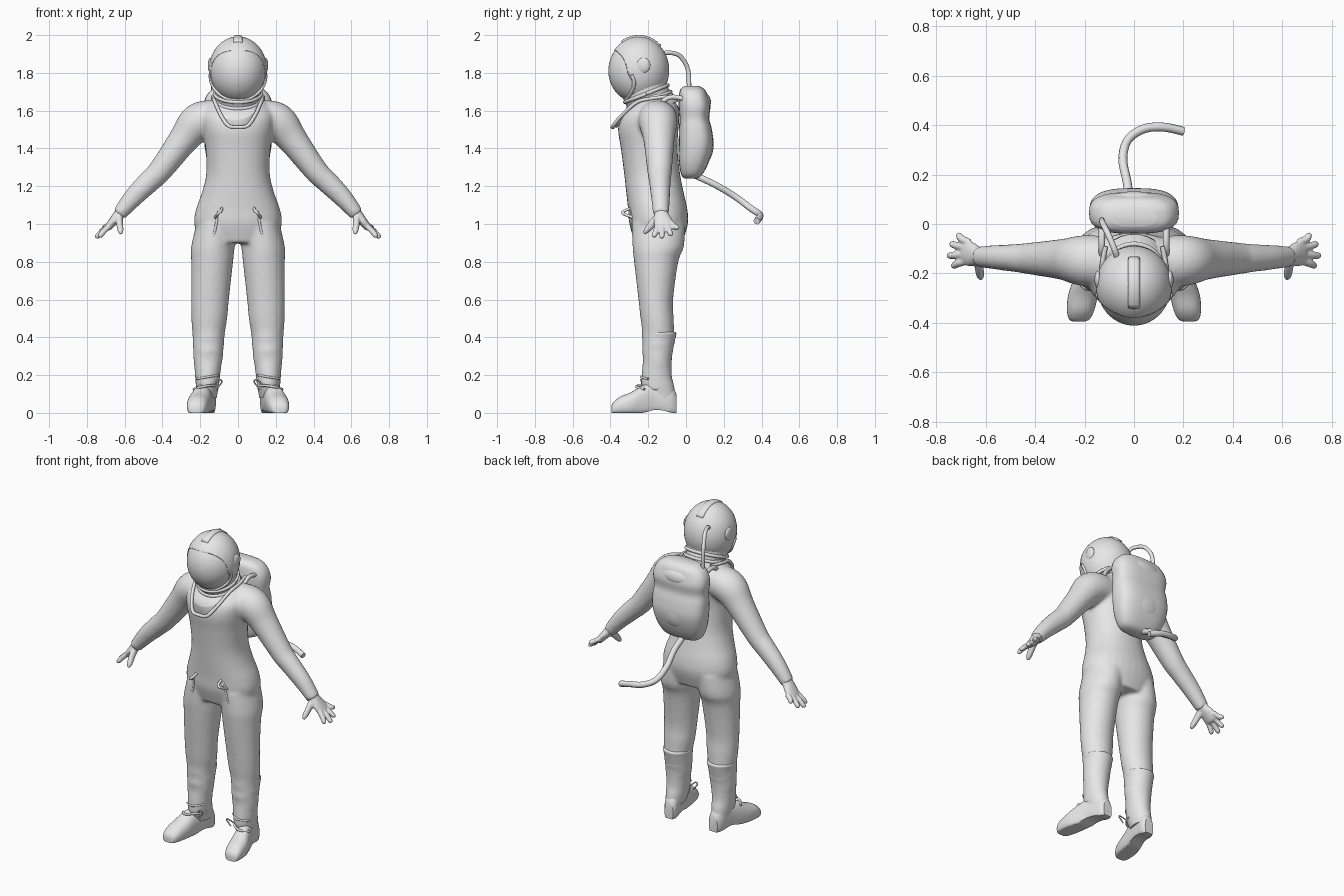
import bpy, bmesh, math
from mathutils import Vector as V

grey = bpy.data.materials.new("suit_grey")
grey.diffuse_color = (0.8, 0.8, 0.8, 1)


def finish(name, bm):
    bmesh.ops.recalc_face_normals(bm, faces=bm.faces)
    for f in bm.faces:
        f.smooth = True
    me = bpy.data.meshes.new(name)
    bm.to_mesh(me)
    bm.free()
    ob = bpy.data.objects.new(name, me)
    bpy.context.collection.objects.link(ob)
    me.materials.append(grey)
    return ob


def catmull(rows, steps=4):
    """Smoothly resample a list of equal-length number rows."""
    out = []
    for i in range(len(rows) - 1):
        a, b, c, d = (rows[max(0, min(len(rows) - 1, i + k))] for k in (-1, 0, 1, 2))
        for s in range(steps):
            t = s / steps
            out.append([0.5 * (2 * q + (r - p) * t + (2 * p - 5 * q + 4 * r - u) * t * t
                               + (3 * q - p - 3 * r + u) * t ** 3) for p, q, r, u in zip(a, b, c, d)])
    return out + [list(rows[-1])]


def skin(bm, rings):
    """Bridge rings of points and cap both ends."""
    vs = [[bm.verts.new(p) for p in r] for r in rings]
    n = len(vs[0])
    for a, b in zip(vs, vs[1:]):
        for i in range(n):
            bm.faces.new((a[i], a[(i + 1) % n], b[(i + 1) % n], b[i]))
    bm.faces.new(vs[0][::-1])
    bm.faces.new(vs[-1])


def oval(c, u, v, p=2.0, n=32):
    pts = []
    for i in range(n):
        a = math.tau * i / n
        x, y = math.cos(a), math.sin(a)
        pts.append(c + u * math.copysign(abs(x) ** (2 / p), x) + v * math.copysign(abs(y) ** (2 / p), y))
    return pts


def stack(bm, rows, p=2.0, side=1):
    """Upright loft; rows are z, x, y, x radius, y radius."""
    skin(bm, [oval(V((side * x, y, z)), V((rx, 0, 0)), V((0, ry, 0)), p)
              for z, x, y, rx, ry in catmull(rows)])


def limb(bm, rows, side=1, n=20):
    """Loft along a path; rows are x, y, z, radius across, radius through."""
    rows = catmull(rows)
    cs = [V((side * r[0], r[1], r[2])) for r in rows]
    rings = []
    for i, r in enumerate(rows):
        t = (cs[min(i + 1, len(cs) - 1)] - cs[max(i - 1, 0)]).normalized()
        u = V((0, 1, 0))
        u = (u - t * u.dot(t)).normalized()
        rings.append(oval(cs[i], u * r[3], t.cross(u) * r[4], 2, n))
    skin(bm, rings)


def blend(ob, voxel, repeat):
    m = ob.modifiers.new("blend", 'REMESH')
    m.mode, m.voxel_size, m.use_smooth_shade = 'VOXEL', voxel, True
    s = ob.modifiers.new("soften", 'SMOOTH')
    s.factor, s.iterations = 0.5, repeat


def tube(name, pts, r):
    cu = bpy.data.curves.new(name, 'CURVE')
    cu.dimensions, cu.bevel_depth, cu.bevel_resolution, cu.use_fill_caps = '3D', r, 3, True
    sp = cu.splines.new('POLY')
    path = catmull(pts, 6)
    sp.points.add(len(path) - 1)
    for q, p in zip(sp.points, path):
        q.co = (*p, 1)
    sp.use_smooth = True
    ob = bpy.data.objects.new(name, cu)
    bpy.context.collection.objects.link(ob)
    cu.materials.append(grey)


def pair(name, pts, r):
    for tag, s in (("left", 1), ("right", -1)):
        tube(f"{name}_{tag}", [(s * x, y, z) for x, y, z in pts], r)


def ellipsoid(name, c, r):
    bm = bmesh.new()
    bmesh.ops.create_uvsphere(bm, u_segments=64, v_segments=40, radius=1)
    bmesh.ops.scale(bm, vec=r, verts=bm.verts)
    bmesh.ops.translate(bm, vec=c, verts=bm.verts)
    return finish(name, bm)


# Suit: torso, sleeves and trousers fused into one soft skin
bm = bmesh.new()
stack(bm, [(.90, 0, -.145, .2, .125), (1.0, 0, -.145, .232, .155), (1.08, 0, -.15, .222, .157),
           (1.17, 0, -.165, .19, .152), (1.27, 0, -.18, .168, .148), (1.4, 0, -.195, .172, .15),
           (1.5, 0, -.2, .187, .16), (1.57, 0, -.19, .195, .155), (1.62, 0, -.17, .175, .13),
           (1.66, 0, -.17, .13, .1), (1.70, 0, -.19, .1, .09)], 2.2)
for s in (1, -1):
    limb(bm, [(.08, -.155, 1.56, .1, .09), (.17, -.15, 1.555, .105, .1), (.225, -.147, 1.525, .1, .1),
              (.29, -.143, 1.445, .083, .08), (.41, -.14, 1.285, .066, .064), (.47, -.138, 1.225, .058, .06),
              (.555, -.135, 1.14, .05, .052), (.63, -.132, 1.05, .042, .038)], s)
    stack(bm, [(1.0, .115, -.145, .105, .14), (.88, .133, -.147, .115, .136), (.8, .137, -.158, .111, .117),
               (.6, .148, -.16, .1, .092), (.5, .152, -.153, .095, .088), (.44, .155, -.148, .088, .085),
               (.4, .156, -.147, .083, .086), (.36, .157, -.148, .083, .082), (.33, .157, -.15, .079, .083),
               (.29, .158, -.152, .078, .076), (.25, .16, -.153, .072, .077), (.2, .161, -.157, .066, .073),
               (.12, .163, -.155, .06, .075)], 2, s)
blend(finish("suit", bm), .011, 6)

# Hands: palm, four fingers and a thumb
for tag, s in (("left", 1), ("right", -1)):
    bm = bmesh.new()
    limb(bm, [(.60, -.132, 1.085, .036, .036), (.63, -.13, 1.05, .038, .03),
              (.66, -.122, 1.015, .05, .024), (.685, -.115, .985, .048, .02), (.695, -.113, .975, .035, .012)], s)
    for y, tx, ty, tz in ((-.148, .735, -.168, .93), (-.123, .752, -.128, .925),
                          (-.097, .742, -.082, .938), (-.075, .715, -.047, .972)):
        limb(bm, [(.665, y, 1.005, .015, .015), ((.68 + tx) / 2, (y + ty) / 2, (1 + tz) / 2, .0155, .0155),
                  (tx - .006, ty, tz + .008, .0135, .0135), (tx, ty, tz, .006, .006)], s, 14)
    limb(bm, [(.63, -.13, 1.05, .025, .02), (.627, -.175, 1.005, .022, .018),
              (.622, -.208, .967, .016, .016), (.62, -.222, .947, .007, .007)], s, 14)
    blend(finish("hand_" + tag, bm), .005, 3)

# Boots: a flat-soled foot with a raised arch, and a cuffed shaft
foot = [(-.395, .222, .022, .035, 0), (-.385, .221, .042, .055, 0), (-.35, .216, .055, .085, 0),
        (-.29, .207, .06, .11, 0), (-.23, .193, .054, .145, 0), (-.17, .177, .048, .16, .015),
        (-.12, .168, .046, .16, .012), (-.075, .16, .043, .14, 0), (-.05, .157, .03, .1, 0)]
for tag, s in (("left", 1), ("right", -1)):
    bm = bmesh.new()
    rings = []
    for y, x, w, h, arch in catmull(foot):
        ring = oval(V((s * x, y, h * .4)), V((w, 0, 0)), V((0, 0, h * .6)), 2.3)
        for p in ring:
            p.z = max(p.z, arch, 0)
        rings.append(ring)
    skin(bm, rings)
    stack(bm, [(.08, .163, -.13, .05, .075), (.14, .162, -.148, .06, .085), (.2, .161, -.155, .066, .079),
               (.3, .158, -.15, .075, .076), (.39, .156, -.142, .082, .085), (.42, .156, -.141, .086, .09),
               (.428, .156, -.141, .08, .082)], 2, s)
    boot = finish("boot_" + tag, bm)
    bpy.context.view_layer.objects.active = boot
    boot.select_set(True)
    bpy.ops.object.shade_smooth_by_angle(angle=math.radians(40))
    boot.select_set(False)
pair("boot_strap", [(.105, -.17, .14), (.14, -.235, .145), (.19, -.262, .138), (.235, -.22, .125)], .007)
pair("boot_lace", [(.13, -.22, .15), (.1, -.24, .175), (.085, -.235, .165), (.11, -.23, .13)], .004)
pair("boot_ankle_strap", [(.105, -.2, .20), (.16, -.237, .19), (.22, -.2, .18)], .006)

# Helmet: shell with a front opening, visor, rim, crest and ear caps
mid = (0, -.25, 1.815)
shell = ellipsoid("helmet_shell", mid, (.154, .161, .178))
ellipsoid("visor", (0, -.254, 1.812), (.149, .157, .171))
bm = bmesh.new()
skin(bm, [oval(V((0, y, 1.787)), V((.143, 0, 0)), V((0, 0, .132)), 2.6, 48) for y in (-.6, -.285)])
cutter = finish("visor_cutter", bm)
cutter.hide_render = True
cutter.hide_viewport = True
cut = shell.modifiers.new("opening", 'BOOLEAN')
cut.operation, cut.object, cut.solver = 'DIFFERENCE', cutter, 'EXACT'
rim = []
for i in range(13):
    a = math.pi * (1 + i / 12)
    x, z = .148 * math.cos(a), 1.79 + .137 * math.sin(a)
    k = max(0, 1 - (x / .154) ** 2 - ((z - 1.815) / .178) ** 2)
    rim.append((x, -.25 - .161 * math.sqrt(k), z))
tube("visor_rim", rim, .009)
bm = bmesh.new()
crest = []
for i in range(17):
    a = math.radians(30 + 105 * i / 16)
    d = V((0, -math.cos(a) * .161, math.sin(a) * .178))
    crest.append(oval(V(mid) + d * .98, V((.024, 0, 0)), d.normalized() * .011, 2.5, 12))
skin(bm, crest[4:])
finish("helmet_crest", bm)
for tag, s in (("left", 1), ("right", -1)):
    ellipsoid("ear_cap_" + tag, (s * .146, -.225, 1.84), (.014, .036, .04))

# Neck and tilted neck ring
bm = bmesh.new()
skin(bm, [oval(V((0, y, z)), V((rx, 0, 0)), V((0, ry, ry * .38)))
          for y, z, rx, ry in catmull([(-.17, 1.6, .14, .13), (-.185, 1.64, .125, .12), (-.2, 1.665, .115, .113),
                                       (-.212, 1.69, .122, .115), (-.22, 1.73, .125, .115)])])
finish("neck", bm)
for name, y, z, rx in (("lower_neck_ring", -.195, 1.655, .118), ("upper_neck_ring", -.21, 1.69, .123)):
    tube(name, [tuple(p) for p in oval(V((0, y, z)), V((rx, 0, 0)), V((0, .114, .045)), 2, 24)]
         + [(rx, y, z)], .01)

# Chest collar: bib panel with a strap along its edge
bm = bmesh.new()
bib = [(-.115, -.26, 1.64), (-.09, -.335, 1.575), (-.045, -.385, 1.515),
       (.045, -.385, 1.515), (.09, -.335, 1.575), (.115, -.26, 1.64)]
skin(bm, [[V(p) + V((0, dy, dz)) for p in bib] for dy, dz in ((0, 0), (.02, -.006))])
finish("collar_bib", bm)
pair("collar_strap", [(.115, -.09, 1.675), (.13, -.18, 1.665), (.122, -.26, 1.645),
                      (.09, -.34, 1.575), (.05, -.385, 1.52), (.0, -.388, 1.512)], .010)

# Backpack: rounded body, lid and shoulder straps
bm = bmesh.new()
stack(bm, [(1.24, 0, .025, .08, .03), (1.26, 0, .03, .125, .055), (1.33, 0, .042, .16, .08),
           (1.42, 0, .053, .178, .092), (1.5, 0, .05, .18, .087), (1.56, 0, .044, .175, .079),
           (1.62, 0, .045, .182, .084), (1.67, 0, .04, .172, .078), (1.71, 0, .035, .14, .066),
           (1.73, 0, .03, .09, .04)], 2.8)
finish("backpack", bm)
ellipsoid("backpack_lid", (0, .07, 1.645), (.13, .062, .06))
ellipsoid("backpack_pouch", (0, .08, 1.42), (.14, .066, .11))
pair("shoulder_strap", [(.13, .0, 1.66), (.13, -.06, 1.672), (.13, -.1, 1.665), (.13, -.13, 1.64)], .013)

# Hoses
tube("helmet_hose", [(-.07, -.13, 1.895), (-.08, -.1, 1.907), (-.105, -.04, 1.895), (-.125, 0, 1.845),
                     (-.13, .014, 1.79), (-.13, .016, 1.71)], .012)
tube("tail_hose", [(-.02, .02, 1.27), (-.025, .15, 1.21), (-.045, .26, 1.145), (-.025, .34, 1.085),
                   (.04, .385, 1.055), (.12, .392, 1.04), (.2, .375, 1.015)], .018)

# Hip clips and creased pocket straps
pair("hip_clip", [(.085, -.285, 1.085), (.09, -.325, 1.07), (.105, -.332, 1.055), (.12, -.28, 1.035)], .008)
pair("pocket_strap", [(.075, -.295, 1.09), (.105, -.288, 1.06), (.115, -.283, 1.0), (.13, -.277, .93)], .007)
